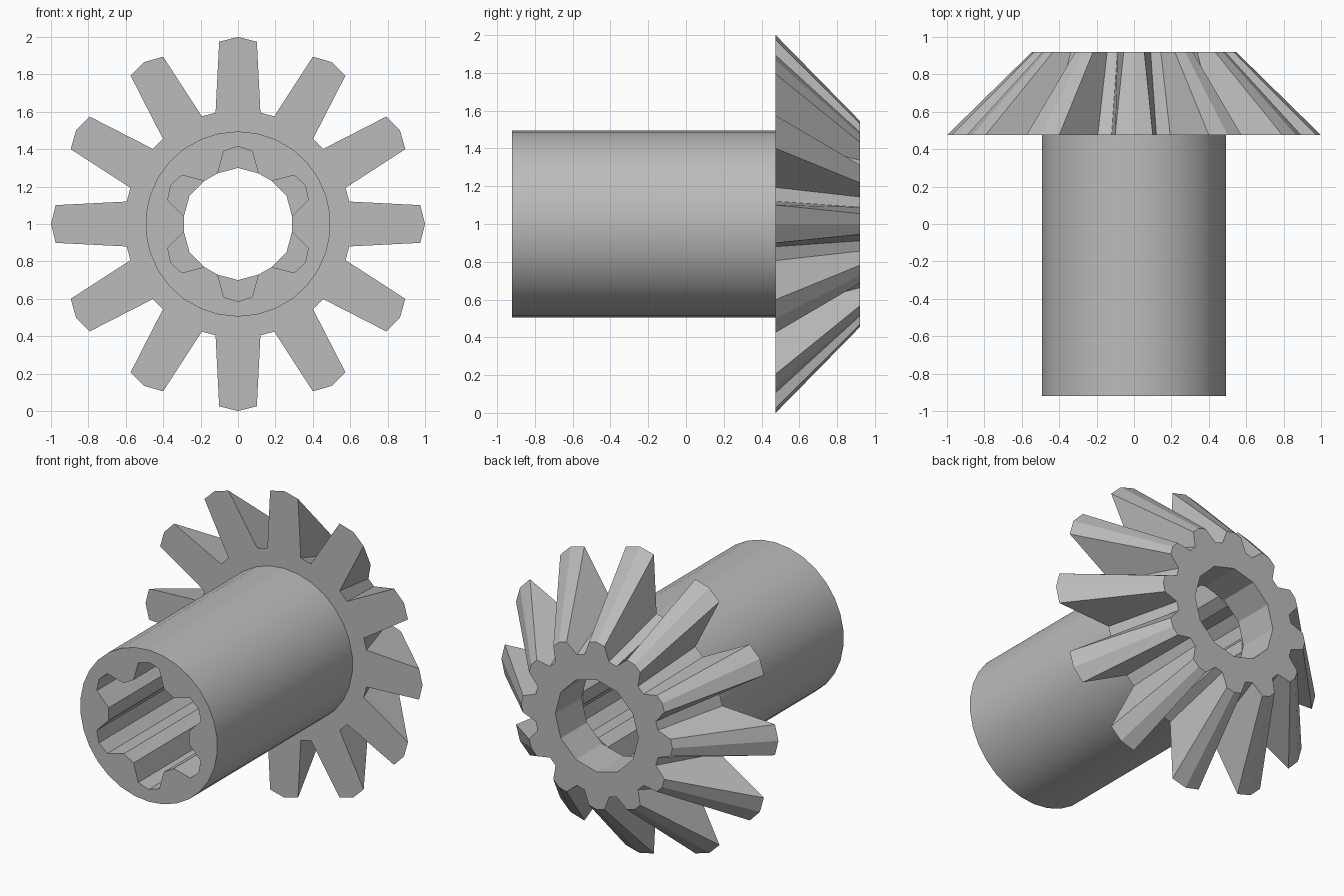
import bpy, bmesh
from math import radians, sin, cos

if "Cube" in bpy.data.objects:
    bpy.data.objects.remove(bpy.data.objects["Cube"], do_unlink=True)

# Single plain grey metal
grey = bpy.data.materials.new("grey_metal")
grey.use_nodes = True
colour = (0.5, 0.5, 0.5, 1)
grey.diffuse_color = colour
grey.node_tree.nodes["Principled BSDF"].inputs["Base Color"].default_value = colour

AXIS_Z = 1.0
FRONT, SHOULDER, STEP, BACK = -0.92, 0.475, 0.65, 0.92


def repeat(profile, count):
    """Repeat (radius, degrees) points around the axis, starting at the top."""
    return [(r, 90 + a + i * 360 / count) for i in range(count) for r, a in profile]


def ring(bm, polar, y):
    return [bm.verts.new((r * cos(radians(a)), y, AXIS_Z + r * sin(radians(a))))
            for r, a in polar]


def wall(bm, a, b):
    n = len(a)
    for i in range(n):
        j = (i + 1) % n
        bm.faces.new((a[i], a[j], b[j], b[i]))


def cap(bm, outer, inner):
    """Flat face between two closed loops in one plane."""
    edges = []
    for loop in (outer, inner):
        for i, v in enumerate(loop):
            w = loop[(i + 1) % len(loop)]
            edges.append(bm.edges.get((v, w)) or bm.edges.new((v, w)))
    bmesh.ops.triangle_fill(bm, use_beauty=True, use_dissolve=False, edges=edges)


def finish(bm, name):
    bmesh.ops.recalc_face_normals(bm, faces=bm.faces[:])
    mesh = bpy.data.meshes.new(name)
    bm.to_mesh(mesh)
    bm.free()
    mesh.materials.append(grey)
    ob = bpy.data.objects.new(name, mesh)
    bpy.context.collection.objects.link(ob)
    return ob


def teeth(root, shoulder, tip):
    return repeat([(root, -11.4), (shoulder, -5.9), (tip, 0),
                   (shoulder, 5.9), (root, 11.4)], 12)


# Bevel gear: tapered teeth, faceted bore and a socket for the hub
bm = bmesh.new()
teeth_front = ring(bm, teeth(0.607, 0.98, 1.0), SHOULDER)
teeth_back = ring(bm, teeth(0.45, 0.535, 0.546), BACK)
bore_back = ring(bm, repeat([(0.3, 0)], 12), BACK)
bore_step = ring(bm, repeat([(0.3, 0)], 12), STEP)
socket_step = ring(bm, repeat([(0.45, 0)], 24), STEP)
socket_front = ring(bm, repeat([(0.45, 0)], 24), SHOULDER)
wall(bm, teeth_front, teeth_back)
wall(bm, bore_back, bore_step)
wall(bm, socket_step, socket_front)
cap(bm, teeth_back, bore_back)
cap(bm, socket_step, bore_step)
cap(bm, teeth_front, socket_front)
finish(bm, "bevel_gear")

# Hub: round sleeve with a six-lobed splined socket
lobes = repeat([(0.292, -22), (0.397, -11), (0.415, 0), (0.397, 11), (0.292, 22)], 6)
circle = repeat([(0.495, 0)], 30)
bm = bmesh.new()
outer_front, outer_back = ring(bm, circle, FRONT), ring(bm, circle, STEP)
inner_front, inner_back = ring(bm, lobes, FRONT), ring(bm, lobes, STEP)
wall(bm, outer_front, outer_back)
wall(bm, inner_front, inner_back)
cap(bm, outer_front, inner_front)
cap(bm, outer_back, inner_back)
hub = finish(bm, "splined_hub")

bpy.ops.object.select_all(action="DESELECT")
hub.select_set(True)
bpy.context.view_layer.objects.active = hub
bpy.ops.object.shade_smooth_by_angle(angle=radians(20))
